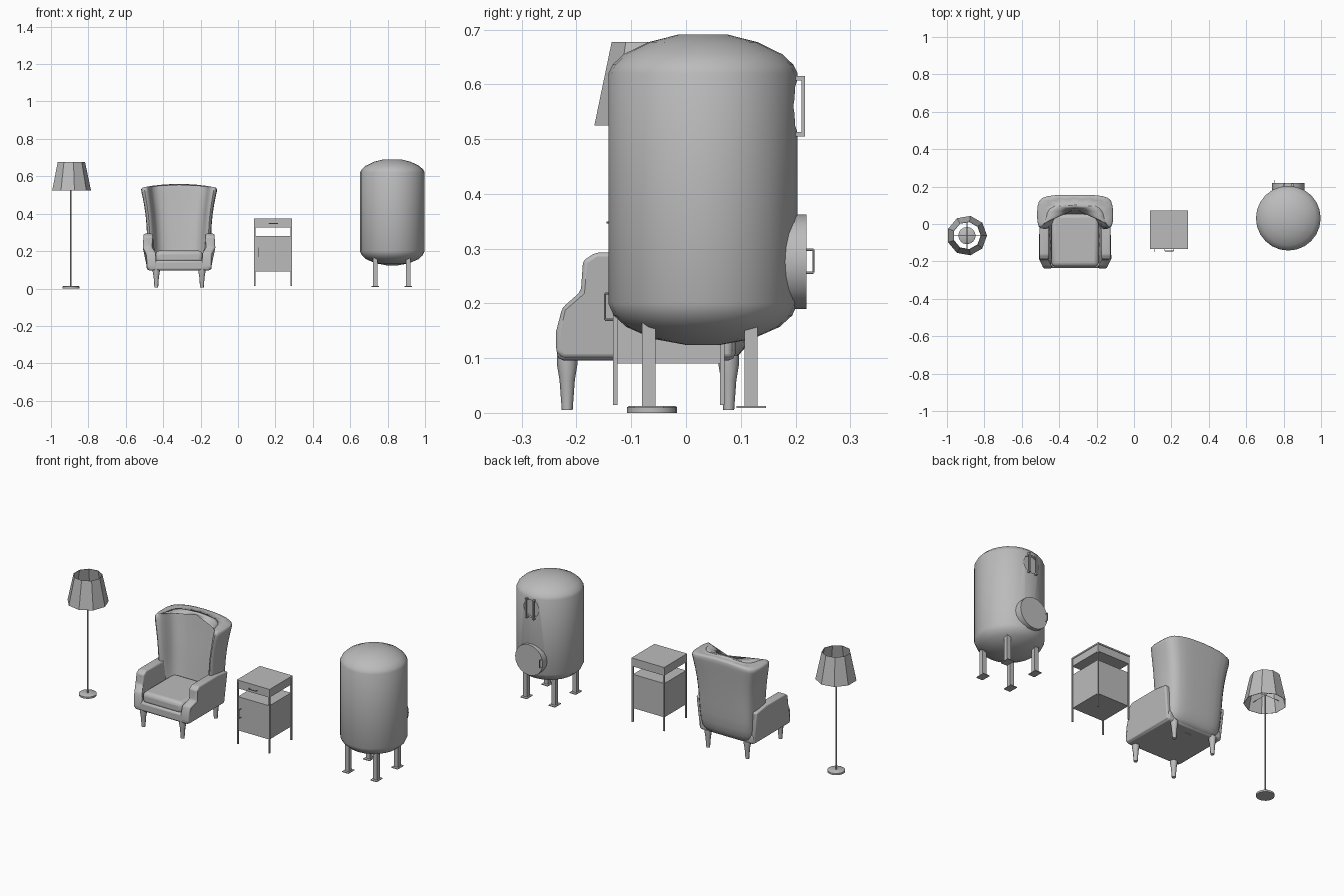
import bpy, bmesh, math
from math import sin, cos, pi, radians
from mathutils import Vector, Matrix

cube = bpy.data.objects.get("Cube")
if cube:
    bpy.data.objects.remove(cube)

GREY = bpy.data.materials.new("plain_grey")
GREY.use_nodes = True
GREY.diffuse_color = (0.5, 0.5, 0.5, 1)
GREY.node_tree.nodes["Principled BSDF"].inputs["Base Color"].default_value = (0.5, 0.5, 0.5, 1)


def finish(name, bm, smooth=None, bevel=0, segments=2, subsurf=0):
    bmesh.ops.recalc_face_normals(bm, faces=bm.faces)
    mesh = bpy.data.meshes.new(name)
    bm.to_mesh(mesh)
    bm.free()
    mesh.materials.append(GREY)
    ob = bpy.data.objects.new(name, mesh)
    bpy.context.collection.objects.link(ob)
    if bevel:
        mod = ob.modifiers.new("bevel", 'BEVEL')
        mod.width, mod.segments = bevel, segments
        mod.limit_method = 'ANGLE'
    if subsurf:
        mod = ob.modifiers.new("subsurf", 'SUBSURF')
        mod.levels = mod.render_levels = subsurf
    if smooth:
        bpy.ops.object.select_all(action='DESELECT')
        ob.select_set(True)
        bpy.context.view_layer.objects.active = ob
        bpy.ops.object.shade_smooth_by_angle(angle=radians(smooth))
    return ob


def loft(name, rings, caps=True, **kw):
    bm = bmesh.new()
    loops = [[bm.verts.new(p) for p in ring] for ring in rings]
    n = len(rings[0])
    for a, b in zip(loops, loops[1:]):
        for i in range(n):
            j = (i + 1) % n
            bm.faces.new((a[i], a[j], b[j], b[i]))
    if caps:
        bm.faces.new(loops[0])
        bm.faces.new(loops[-1])
    return finish(name, bm, **kw)


def lathe(name, x, y, profile, sides, caps=True, **kw):
    rings = [[(x + r * cos(2 * pi * i / sides), y + r * sin(2 * pi * i / sides), z)
              for i in range(sides)] for r, z in profile]
    return loft(name, rings, caps, **kw)


def box(name, x, y, z, **kw):
    bm = bmesh.new()
    bmesh.ops.create_cube(bm, size=1)
    for v in bm.verts:
        v.co = [lo + (c + 0.5) * (hi - lo) for c, (lo, hi) in zip(v.co, (x, y, z))]
    return finish(name, bm, **kw)


def rod(name, a, b, r, sides=6, **kw):
    a, b = Vector(a), Vector(b)
    bm = bmesh.new()
    bmesh.ops.create_cone(bm, cap_ends=True, segments=sides, radius1=r, radius2=r,
                          depth=(b - a).length)
    turn = Vector((0, 0, 1)).rotation_difference(b - a).to_matrix().to_4x4()
    bmesh.ops.transform(bm, matrix=Matrix.Translation((a + b) / 2) @ turn, verts=bm.verts)
    return finish(name, bm, **kw)


# Floor lamp
LX, LY = -0.893, -0.062
lathe("lamp_base", LX, LY, [(0.046, 0), (0.046, 0.01), (0.042, 0.013)], 16, smooth=40)
rod("lamp_pole", (LX, LY, 0.01), (LX, LY, 0.575), 0.004, 8, smooth=40)
shade = lathe("lamp_shade", LX, LY, [(0.107, 0.525), (0.075, 0.677)], 9, caps=False)
wall = shade.modifiers.new("wall", 'SOLIDIFY')
wall.thickness = 0.002
for k in range(4):
    a = k * pi / 2
    rod("lamp_spoke", (LX, LY, 0.573), (LX + 0.092 * cos(a), LY + 0.092 * sin(a), 0.573), 0.0015, 4)

# Wing chair
CX = -0.315


def back_ring(z, w, back, front, inner, t, crown=0):
    half = [(0, back), (w * 0.55, back), (w * 0.9, back - 0.012), (w, back - 0.05),
            (w, front + 0.02), (w - t * 0.4, front), (w - t, front + 0.02),
            (w - t - 0.01, inner - 0.04), (w - t - 0.035, inner), (0, inner)]
    ring = half + [(-px, py) for px, py in reversed(half[1:-1])]
    return [(CX + px, py, z + crown * (1 - (px / w) ** 2)) for px, py in ring]


# rows: height, half width, back, wing front, inner back, wing thickness, crown
loft("chair_back", [
    back_ring(0.095, 0.145, 0.085, 0.00, 0.03, 0.04),
    back_ring(0.11, 0.160, 0.105, -0.02, 0.04, 0.04),
    back_ring(0.16, 0.168, 0.128, -0.03, 0.05, 0.04),
    back_ring(0.29, 0.172, 0.135, -0.035, 0.065, 0.035),
    back_ring(0.40, 0.178, 0.143, -0.035, 0.08, 0.035),
    back_ring(0.50, 0.198, 0.153, -0.03, 0.095, 0.04, 0.01),
    back_ring(0.535, 0.207, 0.158, -0.025, 0.098, 0.045, 0.022),
    back_ring(0.545, 0.200, 0.150, -0.012, 0.108, 0.032, 0.022)],
    smooth=60, subsurf=1)

ARM = [(-0.225, 0.1), (-0.237, 0.11), (-0.237, 0.15), (-0.226, 0.192), (-0.192, 0.222),
       (-0.188, 0.278), (-0.165, 0.293), (0.0, 0.293), (0.09, 0.28), (0.085, 0.1)]
for s in (-1, 1):
    rings = [[(CX + s * (px + (0.018 if z > 0.2 else 0)), y, z) for y, z in ARM]
             for px in (0.122, 0.172)]
    loft("chair_arm", rings, smooth=50, bevel=0.016, segments=3)

box("chair_rail", (CX - 0.168, CX + 0.168), (-0.236, 0.09), (0.096, 0.15),
    smooth=50, bevel=0.012)
box("chair_cushion", (CX - 0.126, CX + 0.126), (-0.228, 0.055), (0.135, 0.203),
    smooth=50, bevel=0.022, segments=3)
for s in (-1, 1):
    for y in (-0.217, 0.078):
        lathe("chair_leg", CX + s * 0.122, y,
              [(0.010, 0.005), (0.011, 0.02), (0.014, 0.06), (0.019, 0.09), (0.019, 0.105)],
              8, smooth=50)

# Bedside cabinet
X0, X1, Y0, Y1 = 0.086, 0.29, -0.133, 0.072
box("cabinet_top", (X0, X1), (Y0, Y1), (0.367, 0.375))
box("cabinet_drawer", (X0 + 0.003, X1 - 0.003), (Y0 + 0.003, Y1 - 0.003), (0.327, 0.367))
box("cabinet_body", (X0 + 0.004, X1 - 0.004), (Y0 + 0.004, Y1 - 0.008), (0.09, 0.28))
for x in (X0, X1 - 0.008):
    for y in (Y0, Y1 - 0.01):
        box("cabinet_post", (x, x + 0.008), (y, y + 0.008), (0.014, 0.367))


def pull(name, a, b, depth, r):
    # bar standing off a surface on two short stems
    a, b, d = Vector(a), Vector(b), Vector((0, depth, 0))
    rod(name + "_bar", a + d, b + d, r)
    rod(name + "_stem", a, a + d, r)
    rod(name + "_stem", b, b + d, r)


pull("drawer_pull", (0.165, -0.13, 0.348), (0.212, -0.13, 0.348), -0.014, 0.002)
pull("door_pull", (0.111, -0.13, 0.17), (0.111, -0.13, 0.218), -0.018, 0.002)

# Storage tank
TX, TY = 0.825, 0.031
tank = lathe("tank_body", TX, TY,
             [(0.03, 0.124), (0.09, 0.135), (0.14, 0.157), (0.163, 0.178), (0.173, 0.20),
              (0.173, 0.62), (0.165, 0.636), (0.145, 0.655), (0.10, 0.677), (0.045, 0.691)],
             24, smooth=40)

# Round sight port, cut flat into the tank wall
cutter = rod("port_cutter", (TX, 0.193, 0.56), (TX, 0.25, 0.56), 0.05, 8)
cutter.hide_render = True
cutter.hide_viewport = True
cut = tank.modifiers.new("port", 'BOOLEAN')
cut.operation, cut.object, cut.solver = 'DIFFERENCE', cutter, 'EXACT'
for x in (TX - 0.022, TX + 0.022):
    box("port_bar", (x - 0.005, x + 0.005), (0.211, 0.217), (0.505, 0.615))
    for z in (0.505, 0.607):
        box("port_bracket", (x - 0.005, x + 0.005), (0.19, 0.212), (z, z + 0.008))

# Round access hatch and its handle
rod("tank_hatch", (TX, 0.15, 0.276), (TX, 0.22, 0.276), 0.086, 20, smooth=40)
pull("hatch_handle", (TX - 0.075, 0.218, 0.256), (TX - 0.075, 0.218, 0.298), 0.015, 0.002)

# Tank legs with foot plates
for x in (TX - 0.09, TX + 0.086):
    for y in (-0.068, 0.119):
        box("tank_leg", (x - 0.012, x + 0.012), (y - 0.012, y + 0.012), (0.012, 0.165))
        box("foot_plate", (x - 0.02, x + 0.02), (y - 0.027, y + 0.027), (0.009, 0.013))
